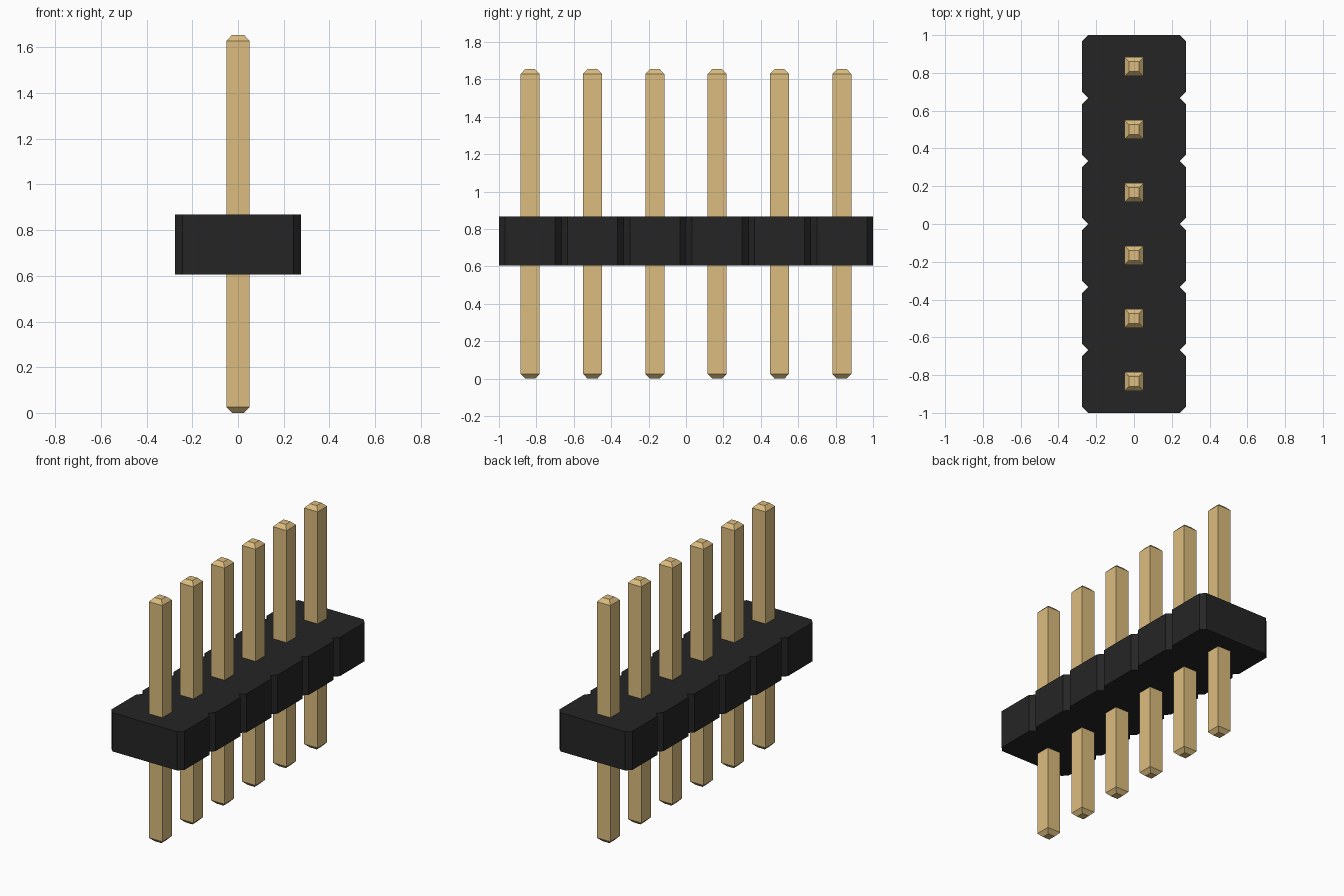
import bpy, bmesh

if "Cube" in bpy.data.objects:
    bpy.data.objects.remove(bpy.data.objects["Cube"])

COUNT = 6
PITCH = 2.0 / COUNT
HALF_W, CUT = 0.275, 0.033        # housing half width, corner chamfer
Z0, Z1 = 0.605, 0.868             # housing bottom and top
PIN_R, TIP_R, PIN_H, TIP_H = 0.051, 0.026, 1.655, 0.026


def material(name, rgb):
    mat = bpy.data.materials.new(name)
    mat.diffuse_color = (*rgb, 1.0)
    mat.use_nodes = True
    mat.node_tree.nodes["Principled BSDF"].inputs["Base Color"].default_value = mat.diffuse_color
    return mat


def loft(name, rings, mat):
    """Join matching point rings with side faces and cap both ends."""
    bm = bmesh.new()
    loops = [[bm.verts.new(p) for p in ring] for ring in rings]
    n = len(loops[0])
    for a, b in zip(loops, loops[1:]):
        for i in range(n):
            j = (i + 1) % n
            bm.faces.new((a[i], a[j], b[j], b[i]))
    bm.faces.new(loops[0][::-1])
    bm.faces.new(loops[-1])
    bmesh.ops.recalc_face_normals(bm, faces=bm.faces)
    mesh = bpy.data.meshes.new(name)
    bm.to_mesh(mesh)
    bm.free()
    mesh.materials.append(mat)
    obj = bpy.data.objects.new(name, mesh)
    bpy.context.collection.objects.link(obj)
    return obj


black = material("black_plastic", (0.0194, 0.0186, 0.0186))
gold = material("gold_metal", (0.709, 0.504, 0.210))

# Housing outline: right edge with V notches, then the same edge turned half round
edge = [(HALF_W - CUT, -1.0)]
for i in range(COUNT):
    y = -1.0 + i * PITCH
    edge += [(HALF_W, y + CUT), (HALF_W, y + PITCH - CUT), (HALF_W - CUT, y + PITCH)]
outline = edge + [(-x, -y) for x, y in edge]
loft("housing", [[(x, y, z) for x, y in outline] for z in (Z0, Z1)], black)

# Square pins with tapered tips, sharing one mesh
sections = [(TIP_R, 0), (PIN_R, TIP_H), (PIN_R, PIN_H - TIP_H), (TIP_R, PIN_H)]
rings = [[(r, r, z), (-r, r, z), (-r, -r, z), (r, -r, z)] for r, z in sections]
first = loft("pin_1", rings, gold)
for i in range(COUNT):
    pin = first if i == 0 else bpy.data.objects.new(f"pin_{i + 1}", first.data)
    if i:
        bpy.context.collection.objects.link(pin)
    pin.location.y = -1.0 + (i + 0.5) * PITCH
